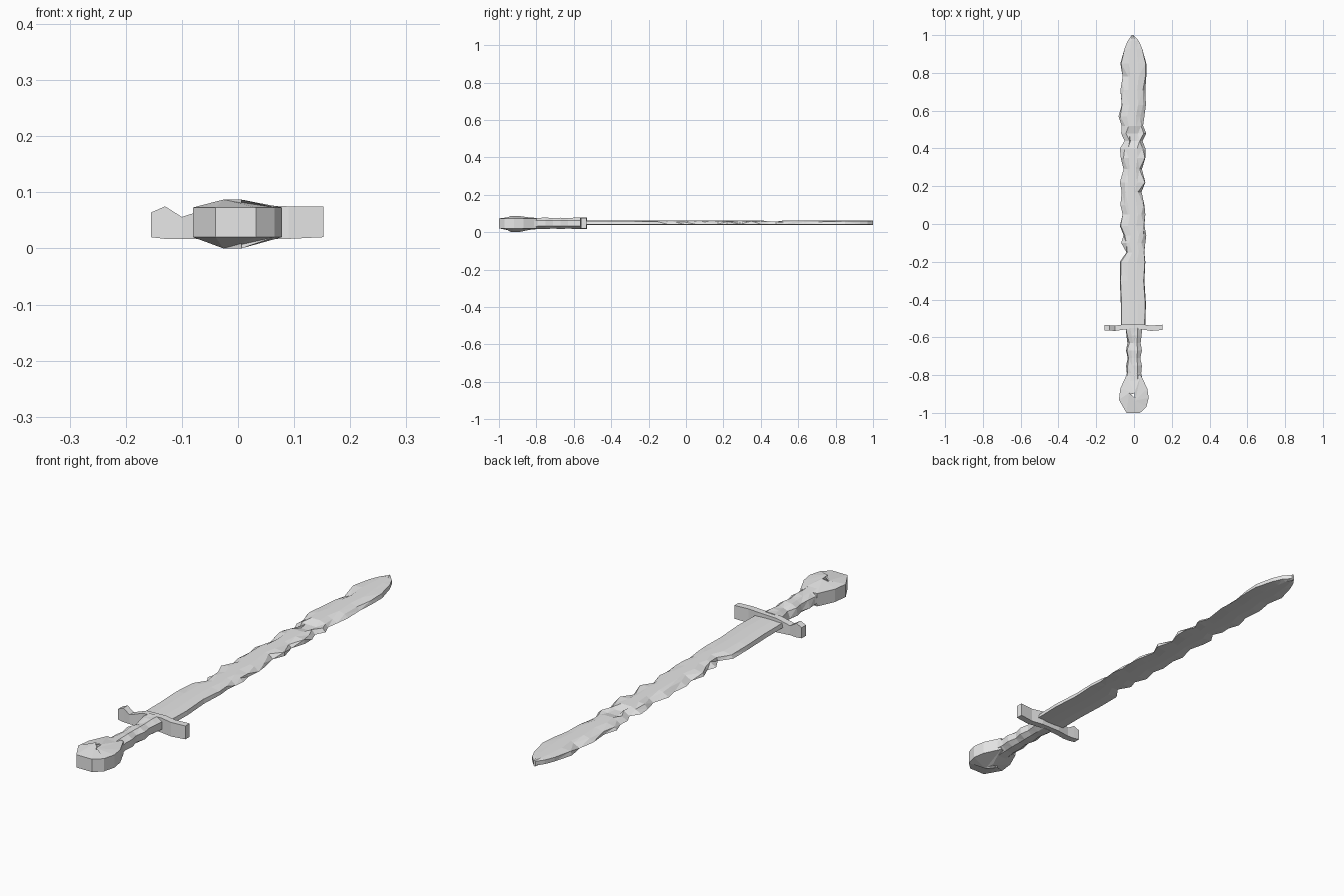
import bpy
import bmesh
import random

random.seed(4)
cube = bpy.data.objects.get("Cube")
if cube:
    bpy.data.objects.remove(cube, do_unlink=True)

# One plain worn-metal colour for everything
metal = bpy.data.materials.new("worn grey metal")
metal.use_nodes = True
metal.diffuse_color = (0.8, 0.8, 0.8, 1)
metal.node_tree.nodes["Principled BSDF"].inputs["Base Color"].default_value = metal.diffuse_color


def finish(name, bm):
    """Facet the mesh and turn it into an object."""
    bmesh.ops.triangulate(bm, faces=bm.faces[:])
    bmesh.ops.recalc_face_normals(bm, faces=bm.faces[:])
    mesh = bpy.data.meshes.new(name)
    bm.to_mesh(mesh)
    bm.free()
    mesh.materials.append(metal)
    obj = bpy.data.objects.new(name, mesh)
    bpy.context.scene.collection.objects.link(obj)
    return obj


def bridge(bm, first, second):
    """Join two closed rings of equal length with quads."""
    count = len(first)
    for i in range(count):
        j = (i + 1) % count
        bm.faces.new((first[i], first[j], second[j], second[i]))


def loft(name, sections):
    """Skin a row of closed cross-sections and cap both ends."""
    bm = bmesh.new()
    rings = [[bm.verts.new(point) for point in section] for section in sections]
    for first, second in zip(rings, rings[1:]):
        bridge(bm, first, second)
    bm.faces.new(rings[0])
    bm.faces.new(rings[-1])
    return finish(name, bm)


# Blade: stations of (y, left edge, right edge) with nicks along both edges
outline = [
    (-.54, -.07, .06), (-.42, -.07, .063), (-.3, -.075, .055), (-.2, -.075, .06),
    (-.15, -.04, .055), (-.1, -.068, .06), (-.06, -.055, .065), (-.01, -.075, .055),
    (.05, -.06, .06), (.1, -.072, .055), (.17, -.065, .04), (.22, -.075, .06),
    (.29, -.055, .042), (.35, -.07, .06), (.4, -.075, .06), (.44, -.05, .045),
    (.48, -.068, .065), (.52, -.065, .048), (.57, -.082, .055), (.63, -.065, .063),
    (.71, -.072, .06), (.78, -.06, .065), (.85, -.072, .065), (.93, -.05, .043),
    (.97, -.033, .025), (1, -.012, -.002),
]


def blade_section(y, left, right):
    middle = (left + right) / 2
    battered = -.22 < y < .8
    chip_l = random.uniform(0, .03) if battered else .004
    chip_r = random.uniform(0, .026) if battered else .004
    if y > .9:
        chip_l = chip_r = 0
    dent = .01 if abs(y - .46) < .03 else 0
    inner_l = middle + (left - middle) * .35
    inner_r = middle + (right - middle) * .35
    shoulder = random.uniform(.053, .06) if battered else .059
    return [
        (left + chip_l, y, shoulder), (inner_l, y, .062 - dent),
        (inner_r, y, .062 - dent), (right - chip_r, y, shoulder),
        (right, y, .042), (inner_r, y, .037), (inner_l, y, .037), (left, y, .042),
    ]


loft("blade", [blade_section(*station) for station in outline])

# Crossguard: box sections of (x, back y, bottom, top), notched near one end
guard = [
    (-.155, -.535, .02, .064), (-.13, -.536, .017, .075), (-.1, -.538, .017, .056),
    (-.045, -.53, .017, .074), (.04, -.53, .017, .077), (.09, -.538, .017, .075),
    (.152, -.533, .02, .075),
]
loft("crossguard", [
    [(x, back - .028, low), (x, back, low), (x, back, high), (x, back - .028, high)]
    for x, back, low, high in guard
])


# Grip: rough octagonal sections of (y, half width, bottom, top)
def grip_section(y, half, low, high):
    nick = random.uniform(0, .014) if -.8 < y < -.58 else 0
    side = (high - low) * .25
    flat = half * .45
    return [
        (-half, y, low + side), (-half + nick, y, high - side), (nick - flat, y, high - nick / 2),
        (flat, y, high), (half, y, high - side), (half, y, low + side),
        (flat, y, low), (-flat, y, low),
    ]


grip = [
    (-.84, .048, .012, .078), (-.79, .038, .017, .076), (-.75, .042, .017, .078),
    (-.71, .033, .019, .075), (-.67, .042, .017, .077), (-.63, .035, .019, .075),
    (-.59, .04, .017, .078), (-.55, .044, .016, .078),
]
loft("grip", [grip_section(*station) for station in grip])

# Pommel: rounded disc with raised faces and a triangular hole right through
rim = [
    (.065, -.97), (.078, -.92), (.07, -.87), (.036, -.8), (-.04, -.8), (-.072, -.87),
    (-.08, -.93), (-.04, -1), (.032, -1),
]
hole = [(.006, -.935), (.002, -.895), (-.026, -.895)]
bm = bmesh.new()
rims, holes = [], []
for rim_z, hole_z in ((.02, 0), (.073, .087)):
    outer = [bm.verts.new((x, y, rim_z)) for x, y in rim]
    inner = [bm.verts.new((x, y, hole_z)) for x, y in hole]
    for i in range(9):
        after = outer[(i + 1) % 9]
        bm.faces.new((outer[i], after, inner[i // 3]))
        if i % 3 == 2:
            bm.faces.new((after, inner[(i // 3 + 1) % 3], inner[i // 3]))
    rims.append(outer)
    holes.append(inner)
bridge(bm, *rims)
bridge(bm, *holes)
finish("pommel", bm)
